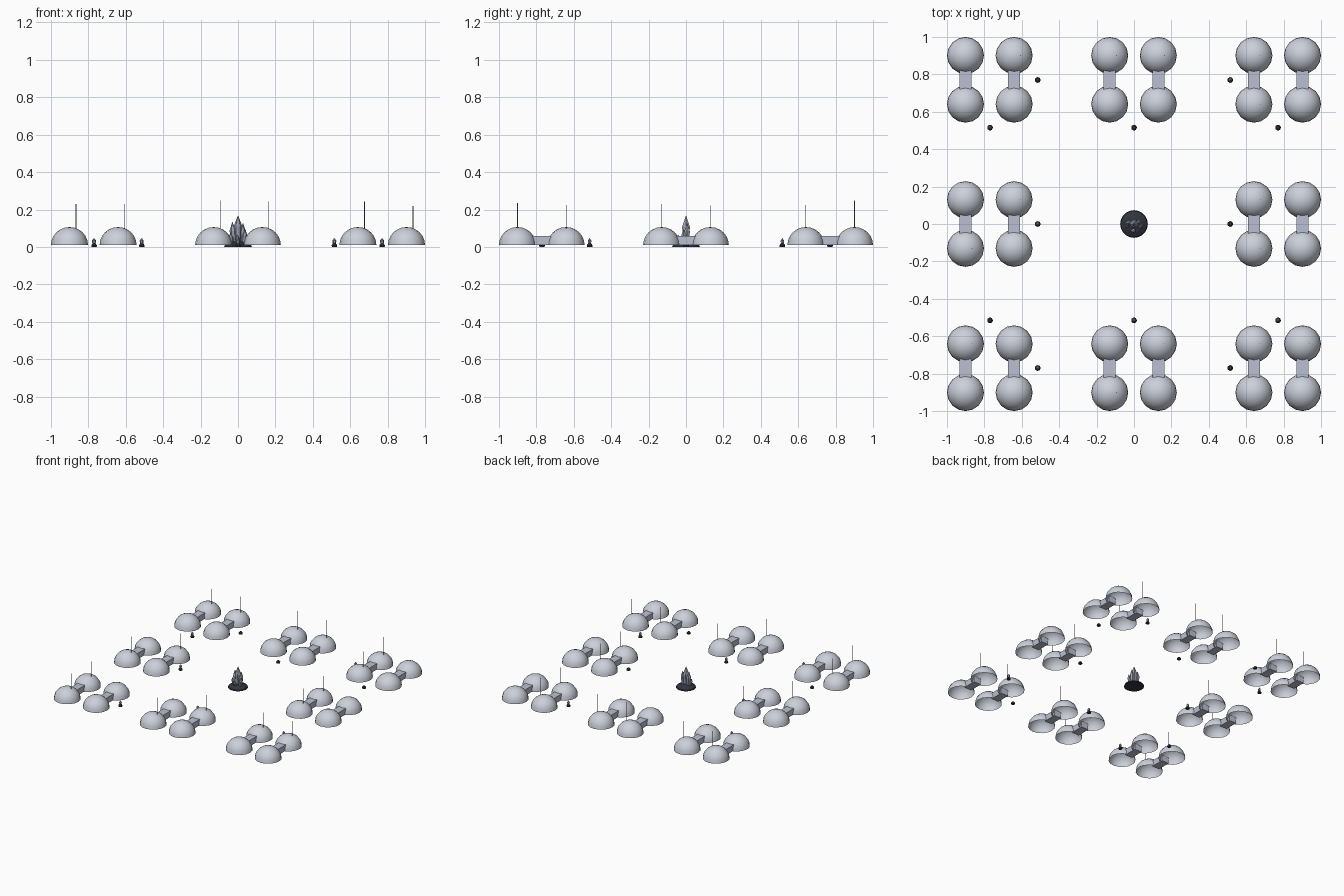
import bpy, bmesh, math, random
from mathutils import Matrix, Vector

if "Cube" in bpy.data.objects:
    bpy.data.objects.remove(bpy.data.objects["Cube"])

random.seed(4)
G, S, R, BASE = 0.771, 0.130, 0.099, 0.01   # group pitch, half dome pitch, dome radius, floor


def material(name, c):
    m = bpy.data.materials.new(name)
    m.diffuse_color = (*c, 1)
    m.use_nodes = True
    m.node_tree.nodes["Principled BSDF"].inputs["Base Color"].default_value = m.diffuse_color
    return m


dome_mat = material("dome_grey", (0.60, 0.63, 0.70))
hall_mat = material("corridor_grey", (0.50, 0.53, 0.64))
rock_mat = material("dark_rock", (0.03, 0.035, 0.05))
crystal_mat = material("crystal", (0.33, 0.36, 0.43))
metal_mat = material("antenna_metal", (0.25, 0.26, 0.28))


def finish(name, bm, mat, smooth=False):
    bmesh.ops.recalc_face_normals(bm, faces=bm.faces[:])
    me = bpy.data.meshes.new(name)
    bm.to_mesh(me)
    bm.free()
    for p in me.polygons:
        p.use_smooth = smooth
    me.materials.append(mat)
    ob = bpy.data.objects.new(name, me)
    bpy.context.collection.objects.link(ob)
    return ob


def lathe(bm, profile, sides, at=(0, 0, 0), tilt=(0, 0)):
    """Rings of (radius, z); radius 0 closes to a point. Tilt leans the axis."""
    rings = []
    for r, z in profile:
        c = Vector(at) + Vector((tilt[0] * z, tilt[1] * z, z))
        n = 1 if r == 0 else sides
        rings.append([bm.verts.new(c + Vector((r * math.cos(2 * math.pi * i / sides),
                                               r * math.sin(2 * math.pi * i / sides), 0)))
                      for i in range(n)])
    for a, b in zip(rings, rings[1:]):
        for i in range(sides):
            q = [a[i % len(a)], a[(i + 1) % len(a)], b[(i + 1) % len(b)], b[i % len(b)]]
            bm.faces.new(list(dict.fromkeys(q)))


def crystal(bm, x, y, z, h, r, tilt=(0, 0)):
    lathe(bm, [(0, 0), (r * 0.7, 0), (r, h * 0.6), (0, h)], 6, (x, y, z), tilt)


# Which two domes of each cluster carry an antenna (x sign, y sign)
antennas = {
    (-1, -1): [(-1, -1), (-1, 1)], (-1, 0): [(-1, -1), (1, 1)], (-1, 1): [(-1, 1), (1, 1)],
    (0, 1): [(-1, 1), (1, 1)], (1, 1): [(-1, 1), (-1, -1)], (0, -1): [(-1, -1), (1, 1)],
    (1, -1): [(-1, 1), (1, 1)], (1, 0): [(-1, -1), (-1, 1)],
}
arc = [(R * math.cos(k * math.pi / 12), R * 0.97 * math.sin(k * math.pi / 12)) for k in range(6)]
arc.append((0, R * 0.97))

for (gx, gy), masts in antennas.items():
    cx, cy = gx * G, gy * G
    # Four open hemispherical domes
    bm = bmesh.new()
    for sx in (-1, 1):
        for sy in (-1, 1):
            lathe(bm, arc, 16, (cx + sx * S, cy + sy * S, BASE))
    finish("dome_cluster", bm, dome_mat, True)
    # Two box corridors joining the domes front to back
    bm = bmesh.new()
    for sx in (-1, 1):
        bmesh.ops.create_cube(bm, size=1, matrix=Matrix.Translation((cx + sx * S, cy, BASE + 0.024))
                              @ Matrix.Diagonal((0.064, 0.11, 0.048, 1)))
    finish("corridors", bm, hall_mat)
    # Thin antennas
    bm = bmesh.new()
    for sx, sy in masts:
        top = random.uniform(0.215, 0.25) if (gx, sx) != (1, 1) else 0.22
        lathe(bm, [(0, 0.095), (0.0018, 0.095), (0.0018, top), (0, top)], 6,
              (cx + sx * S + 0.035, cy + sy * S, 0))
    finish("antennas", bm, metal_mat)

# Small rocks on the inner side of the clusters, some with a crystal spike
A, B = 0.515, 0.77
spiked = [(-A, -B), (-A, 0), (-B, A), (A, B), (B, -A), (0, -A)]
plain = [(-A, B), (0, A), (B, A), (A, -B), (A, 0), (-B, -A)]
for x, y in spiked + plain:
    bm = bmesh.new()
    lathe(bm, [(0, 0), (0.014, 0), (0.016, 0.008), (0.009, 0.018), (0, 0.02)], 7, (x, y, 0))
    finish("small_rock", bm, rock_mat)
for x, y in spiked:
    bm = bmesh.new()
    crystal(bm, x, y, 0.012, 0.036, 0.011)
    finish("small_crystal", bm, crystal_mat)

# Central dark mound
bm = bmesh.new()
lathe(bm, [(0, 0), (0.074, 0), (0.07, 0.01), (0.045, 0.024), (0, 0.034)], 20)
finish("central_mound", bm, rock_mat)

# Central crystal cluster
bm = bmesh.new()
for x, y, h, r, t in [(0, 0, 0.155, 0.024, (0, 0)), (-0.022, 0.004, 0.12, 0.018, (-0.07, 0)),
                      (0.02, 0.006, 0.115, 0.017, (0.06, 0)), (0.028, -0.01, 0.08, 0.014, (0.15, -0.05)),
                      (-0.004, -0.03, 0.05, 0.013, (0, -0.25)), (-0.032, -0.008, 0.06, 0.012, (-0.15, -0.1))]:
    crystal(bm, x, y, 0.015, h, r, t)
finish("central_crystals", bm, crystal_mat)
